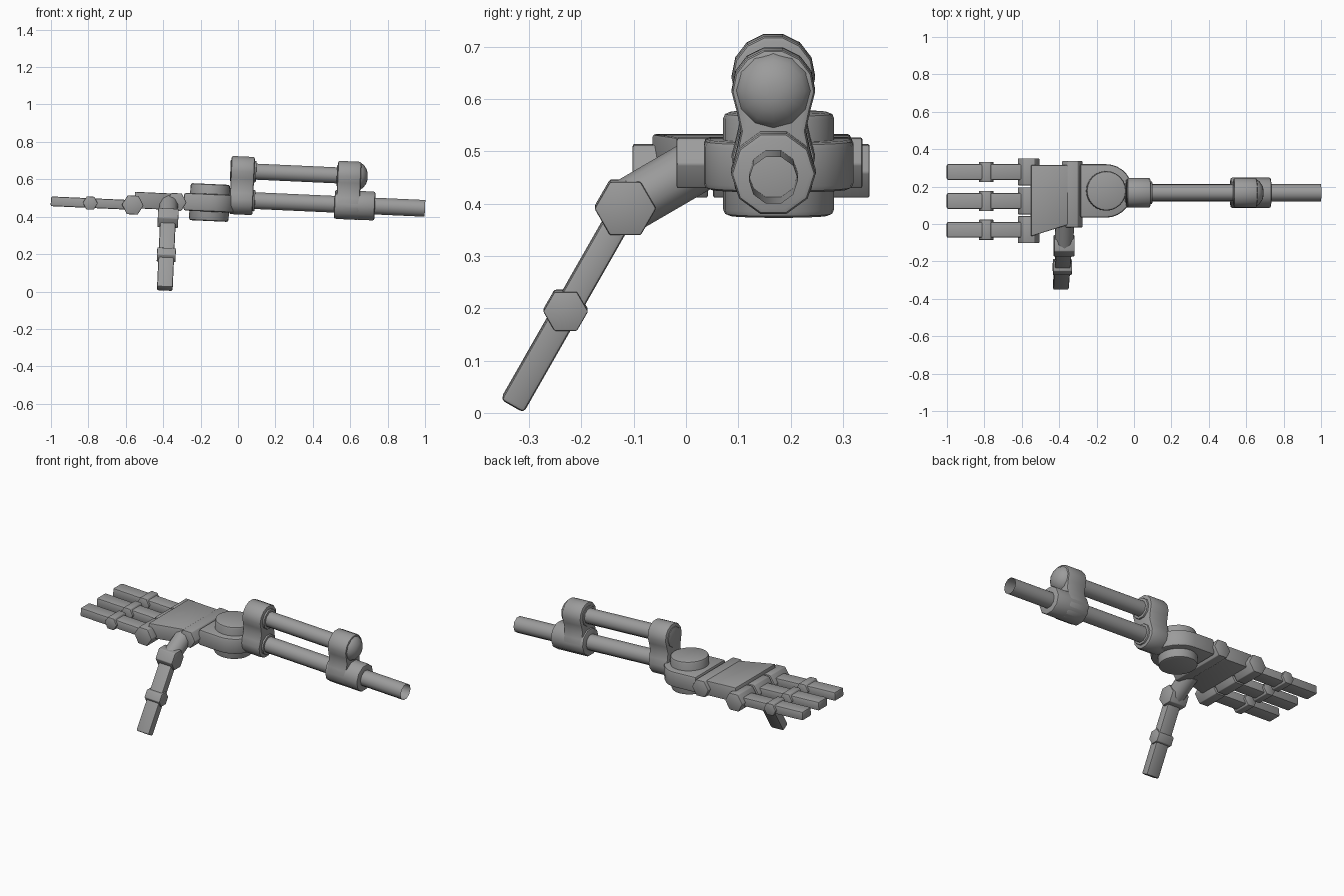
import bpy, bmesh, math
from mathutils import Matrix, Vector

if "Cube" in bpy.data.objects:
    bpy.data.objects.remove(bpy.data.objects["Cube"])

grey = bpy.data.materials.new("metal_grey")
grey.diffuse_color = (0.33, 0.33, 0.33, 1)
grey.use_nodes = True
grey.node_tree.nodes["Principled BSDF"].inputs["Base Color"].default_value = grey.diffuse_color

# Whole assembly leans slightly, dropping towards the arm end
PIVOT = Vector((0, 0, 0.475))
LEAN = (Matrix.Translation(PIVOT) @ Matrix.Rotation(math.radians(2.6), 4, 'Y')
        @ Matrix.Translation(-PIVOT))
ARM_Y, LOW_Z, HIGH_Z = 0.167, 0.49, 0.645


def finish(name, bm, bevel, matrix):
    bmesh.ops.recalc_face_normals(bm, faces=bm.faces)
    if bevel:
        sharp = [e for e in bm.edges if e.is_manifold and e.calc_face_angle() > 0.9]
        bmesh.ops.bevel(bm, geom=sharp, offset=bevel, segments=2, profile=0.5, affect='EDGES')
    bmesh.ops.transform(bm, matrix=LEAN @ matrix, verts=bm.verts)
    me = bpy.data.meshes.new(name)
    bm.to_mesh(me)
    bm.free()
    me.materials.append(grey)
    ob = bpy.data.objects.new(name, me)
    bpy.context.collection.objects.link(ob)
    bpy.context.view_layer.objects.active = ob
    ob.select_set(True)
    bpy.ops.object.shade_smooth_by_angle(angle=math.radians(40))
    ob.select_set(False)
    return ob


def prism(name, profile, axis, lo, hi, bevel=0.0, caps=True, matrix=Matrix()):
    """Extrude a 2D profile along an axis; the profile uses the other two axes in order."""
    place = {'x': lambda p, t: (t, p[0], p[1]),
             'y': lambda p, t: (p[0], t, p[1]),
             'z': lambda p, t: (p[0], p[1], t)}[axis]
    bm = bmesh.new()
    a = [bm.verts.new(place(p, lo)) for p in profile]
    b = [bm.verts.new(place(p, hi)) for p in profile]
    n = len(profile)
    for i in range(n):
        j = (i + 1) % n
        bm.faces.new((a[i], a[j], b[j], b[i]))
    if caps:
        bm.faces.new(a)
        bm.faces.new(b)
    return finish(name, bm, bevel, matrix)


def arc(cx, cy, r, a0, a1, n):
    return [(cx + r * math.cos(math.radians(a0 + (a1 - a0) * i / n)),
             cy + r * math.sin(math.radians(a0 + (a1 - a0) * i / n))) for i in range(n + 1)]


def ngon(cx, cy, r, n):
    return arc(cx, cy, r, 0, 360, n)[:-1]


def bar(p, q, w):
    """Rectangle of width w running from p to q."""
    p, q = Vector(p), Vector(q)
    d = (q - p).normalized()
    s = Vector((-d.y, d.x)) * w / 2
    return [p + s, q + s, q - s, p - s]


# Forearm: two rods held by two figure-eight clamps
prism("lower_rod", ngon(ARM_Y, LOW_Z, 0.047, 10), 'x', 0.0, 1.0, caps=False)
prism("upper_rod", ngon(ARM_Y, HIGH_Z, 0.045, 10), 'x', 0.0, 0.6)

waist = (LOW_Z + HIGH_Z) / 2
clamp = (arc(ARM_Y, HIGH_Z, 0.08, -28, 208, 9) + [(ARM_Y - 0.062, waist)]
         + arc(ARM_Y, LOW_Z, 0.08, 152, 388, 9) + [(ARM_Y + 0.062, waist)])
for name, lo, hi in (("wrist_clamp", -0.045, 0.08), ("elbow_clamp", 0.525, 0.65)):
    prism(name, clamp, 'x', lo, hi, 0.01)
    for z, label in ((LOW_Z, "lower"), (HIGH_Z, "upper")):
        prism(f"{name}_{label}_lip", ngon(ARM_Y, z, 0.06, 10), 'x', lo - 0.004, hi + 0.01, 0.004)
prism("elbow_collar", ngon(ARM_Y, LOW_Z, 0.081, 10), 'x', 0.515, 0.732, 0.01)

# Domed end of the upper rod
bm = bmesh.new()
rings = [[bm.verts.new((x, y, z)) for y, z in ngon(ARM_Y, HIGH_Z, r, 12)]
         for x, r in ((0.63, 0.076), (0.645, 0.074), (0.665, 0.06), (0.68, 0.038), (0.686, 0.015))]
for a, b in zip(rings, rings[1:]):
    for i in range(12):
        j = (i + 1) % 12
        bm.faces.new((a[i], a[j], b[j], b[i]))
bm.faces.new(rings[0])
bm.faces.new(rings[-1])
finish("rod_dome", bm, 0, Matrix())

# Wrist: rounded body with a turning drum through it
WX, WY = -0.152, 0.177
body = arc(WX, WY, 0.143, -90, 90, 14) + [(-0.29, WY + 0.143), (-0.29, WY - 0.143)]
prism("wrist_body", body, 'z', 0.42, 0.515, 0.012)
prism("wrist_drum", ngon(WX, WY, 0.106, 24), 'z', 0.37, 0.568, 0.012)

# Palm and the hinge bar behind it
prism("palm_hinge", ngon(-0.33, 0.463, 0.055, 6), 'y', -0.018, 0.337, 0.004)
palm = [(-0.553, 0.315), (-0.34, 0.315), (-0.34, 0.0), (-0.553, -0.066)]
prism("palm", palm, 'z', 0.42, 0.508, 0.006)

# Three fingers, each with two hexagonal joints
FZ = 0.437
for i, y in enumerate((0.278, 0.123, -0.031), 1):
    prism(f"finger_{i}_knuckle", ngon(-0.562, FZ, 0.058, 6), 'y', y - 0.071, y + 0.073, 0.004)
    prism(f"finger_{i}_joint", ngon(-0.789, FZ, 0.04, 6), 'y', y - 0.054, y + 0.054, 0.003)
    prism(f"finger_{i}", bar((-1.0, FZ), (-0.56, FZ), 0.052), 'y', y - 0.042, y + 0.042, 0.008)

# Thumb reaching forward and down
TX = -0.37
base, bend, tip = (-0.116, 0.376), (-0.23, 0.179), (-0.332, -0.003)
start = Vector((TX, base[0], base[1]))
reach = Vector((TX, 0.025, 0.458)) - start
turn = Matrix.Translation(start) @ reach.to_track_quat('Z', 'X').to_matrix().to_4x4()
prism("thumb_root", ngon(0, 0, 0.052, 10), 'z', 0, reach.length, matrix=turn)
prism("thumb_knuckle", ngon(*base, 0.059, 6), 'x', TX - 0.055, TX + 0.055, 0.004)
prism("thumb_joint", ngon(*bend, 0.043, 6), 'x', TX - 0.05, TX + 0.05, 0.003)
prism("thumb", bar(base, tip, 0.05), 'x', TX - 0.042, TX + 0.042, 0.008)
